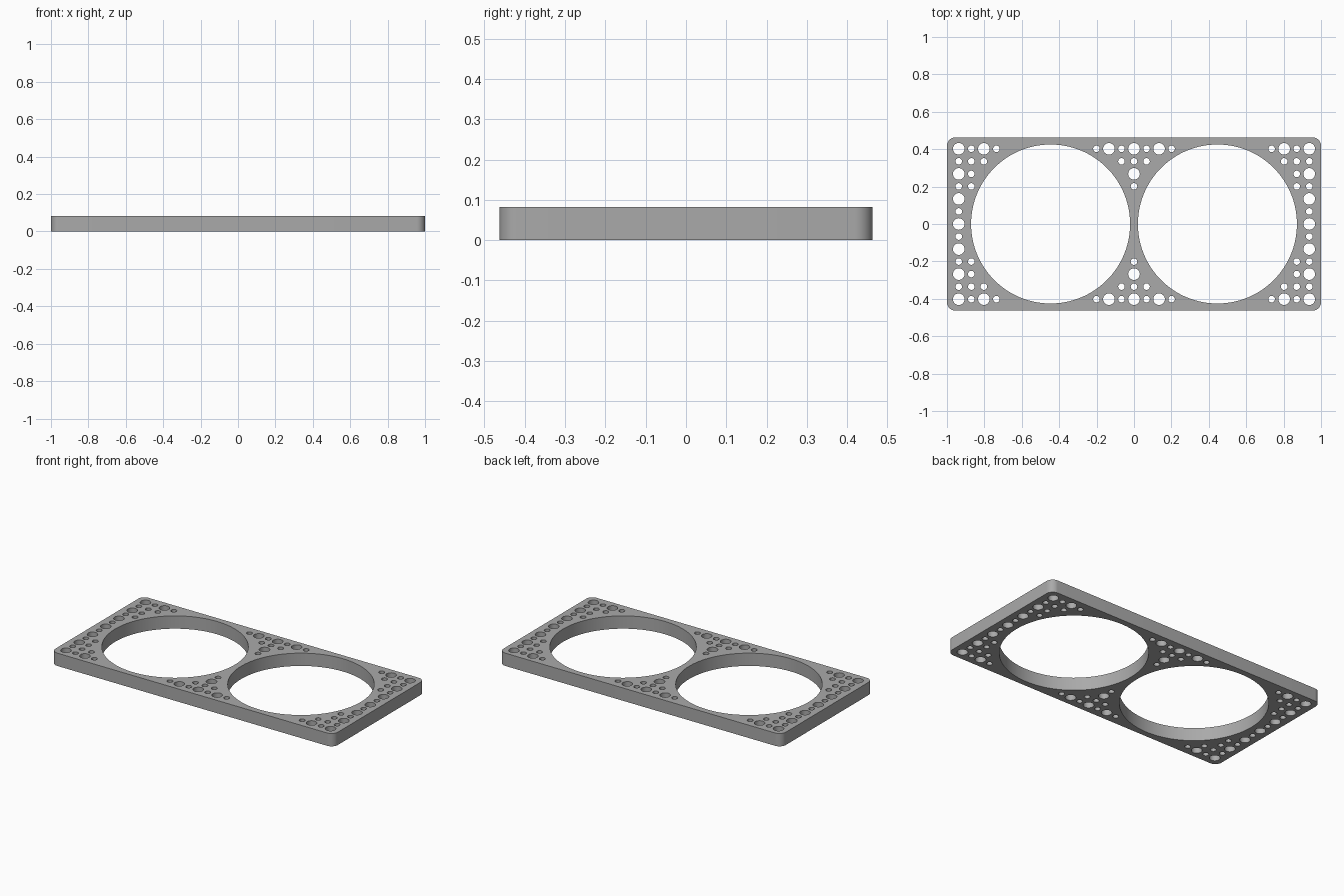
import bpy
from math import cos, sin, pi, radians

cube = bpy.data.objects.get("Cube")
if cube:
    bpy.data.objects.remove(cube)

HALF_X, HALF_Y, HEIGHT = 1.0, 0.463, 0.082
CORNER = 0.045
PITCH = 0.067
LARGE, SMALL = 0.031, 0.0175
END_X, ROW_Y = 0.937, 0.402

# Grey plastic
grey = bpy.data.materials.new("grey")
grey.use_nodes = True
color = (0.4, 0.4, 0.4, 1)
grey.diffuse_color = color
grey.node_tree.nodes["Principled BSDF"].inputs["Base Color"].default_value = color

# Flat filled profile: closed loops inside the outline become holes
profile = bpy.data.curves.new("plate", "CURVE")
profile.dimensions = "2D"
profile.fill_mode = "BOTH"
profile.extrude = HEIGHT / 2


def arc(cx, cy, radius, start, sweep, steps):
    return [(cx + radius * cos(start + sweep * i / steps),
             cy + radius * sin(start + sweep * i / steps)) for i in range(steps + 1)]


def loop(points):
    spline = profile.splines.new("POLY")
    spline.points.add(len(points) - 1)
    for point, (x, y) in zip(spline.points, points):
        point.co = (x, y, 0, 1)
    spline.use_cyclic_u = True


def hole(x, y, radius, sides=32):
    loop(arc(x, y, radius, 0, 2 * pi, sides)[:-1])


# Rounded outline
outline = []
for quarter, (sx, sy) in enumerate([(1, 1), (-1, 1), (-1, -1), (1, -1)]):
    outline += arc(sx * (HALF_X - CORNER), sy * (HALF_Y - CORNER),
                   CORNER, quarter * pi / 2, pi / 2, 10)
loop(outline)

# Two big round openings
for side in (-1, 1):
    hole(side * 0.446, 0, 0.425, 128)

# Small holes as (column, row) steps from a corner, kept in a set to avoid repeats
holes = set()
for sy in (-1, 1):
    for sx in (-1, 1):
        for column, count in enumerate((7, 4, 2, 1)):
            for row in range(count):
                big = column % 2 == 0 and row % 2 == 0
                x = sx * (END_X - column * PITCH)
                y = sy * PITCH * (6 - row)
                holes.add((round(x, 4), round(y, 4) + 0.0, LARGE if big else SMALL))
    # Triangular cluster between the openings
    for row, reach in enumerate((3, 1, 0, 0)):
        for column in range(-reach, reach + 1):
            big = column % 2 == 0 and row % 2 == 0
            holes.add((round(column * PITCH, 4), round(sy * PITCH * (6 - row), 4),
                       LARGE if big else SMALL))
for x, y, radius in sorted(holes):
    hole(x, y, radius)

# Solid mesh plate, smooth walls with sharp rims
plate = bpy.data.objects.new("plate", profile)
bpy.context.collection.objects.link(plate)
plate.location.z = HEIGHT / 2
bpy.ops.object.select_all(action="DESELECT")
plate.select_set(True)
bpy.context.view_layer.objects.active = plate
bpy.ops.object.convert(target="MESH")
plate = bpy.context.object
plate.data.materials.clear()
plate.data.materials.append(grey)
bpy.ops.object.mode_set(mode="EDIT")
bpy.ops.mesh.select_all(action="SELECT")
bpy.ops.mesh.remove_doubles(threshold=0.0001)
bpy.ops.mesh.normals_make_consistent(inside=False)
bpy.ops.object.mode_set(mode="OBJECT")
bpy.ops.object.shade_smooth_by_angle(angle=radians(30))
